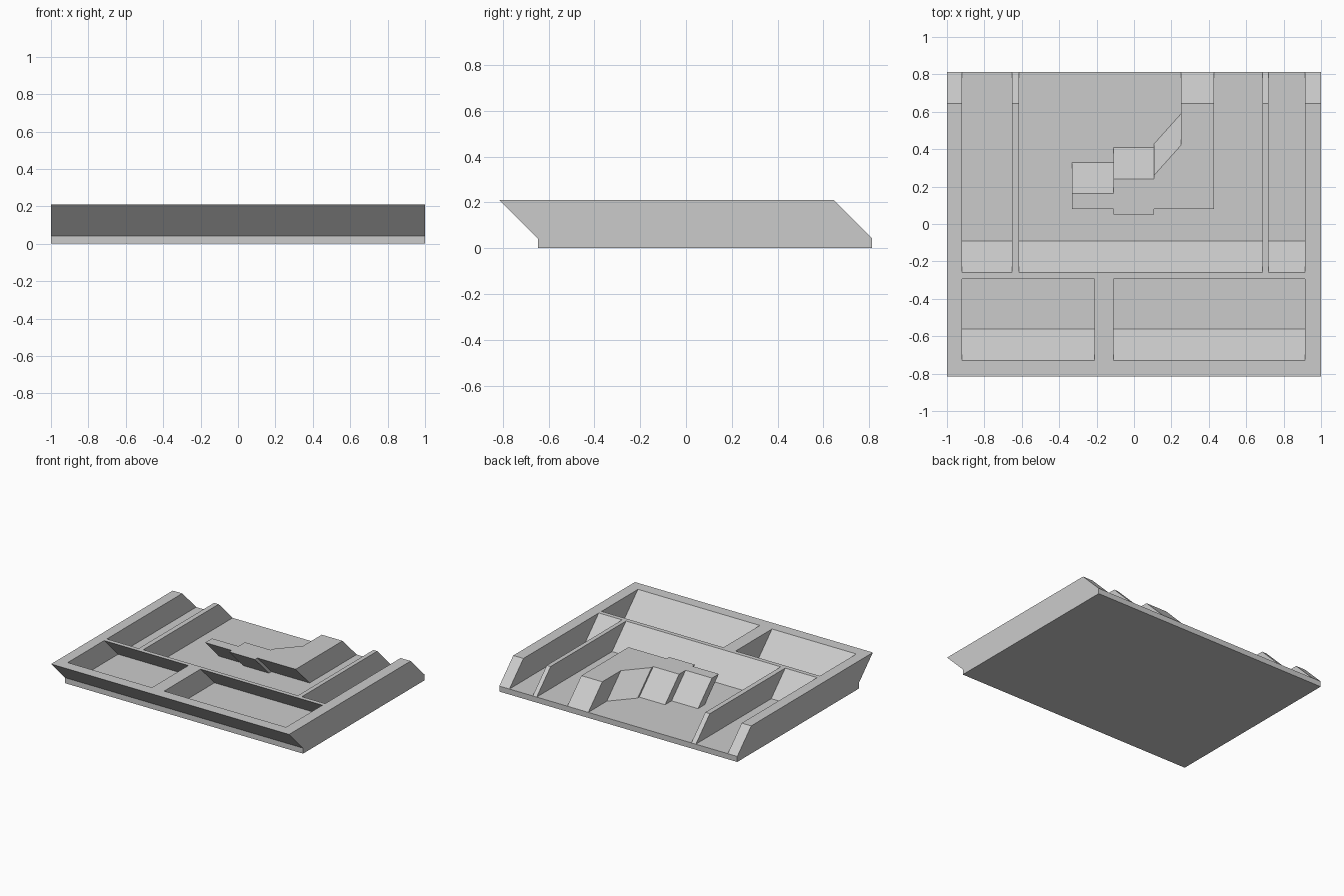
import bpy, bmesh

if "Cube" in bpy.data.objects:
    bpy.data.objects.remove(bpy.data.objects["Cube"])

FLOOR, TOP = 0.042, 0.21      # slab thickness and wall height
FRONT, BACK = -0.815, 0.645   # front and back edges, measured at the wall tops


def lean(x, y, z):
    """Place a point of the top plan at height z; walls lean forward 45 degrees."""
    return (x, y + TOP - z, z)


def leaning_prisms(name, outlines, z0, z1):
    """One object made of counter-clockwise plan outlines swept along the lean."""
    bm = bmesh.new()
    for pts in outlines:
        low = [bm.verts.new(lean(x, y, z0)) for x, y in pts]
        high = [bm.verts.new(lean(x, y, z1)) for x, y in pts]
        bm.faces.new(low[::-1])
        bm.faces.new(high)
        for i in range(len(pts)):
            j = (i + 1) % len(pts)
            bm.faces.new((low[i], low[j], high[j], high[i]))
    return finish(name, bm)


def finish(name, bm):
    bmesh.ops.recalc_face_normals(bm, faces=bm.faces)
    mesh = bpy.data.meshes.new(name)
    bm.to_mesh(mesh)
    bm.free()
    ob = bpy.data.objects.new(name, mesh)
    bpy.context.collection.objects.link(ob)
    return ob


def rect(x0, x1, y0, y1):
    return [(x0, y0), (x1, y0), (x1, y1), (x0, y1)]


# Body: side profile with upright base and leaning walls, extruded across x
s = TOP - FLOOR
profile = [(FRONT + s, 0), (BACK + s, 0), (BACK + s, FLOOR),
           (BACK, TOP), (FRONT, TOP), (FRONT + s, FLOOR)]
bm = bmesh.new()
face = bm.faces.new([bm.verts.new((-1, y, z)) for y, z in profile])
ext = bmesh.ops.extrude_face_region(bm, geom=[face])
bmesh.ops.translate(bm, vec=(2, 0, 0),
                    verts=[v for v in ext["geom"] if isinstance(v, bmesh.types.BMVert)])
body = finish("walled_base", bm)

# Rooms: two closed at the front, three open at the back
rooms = [rect(-0.92, -0.212, -0.73, -0.293),
         rect(-0.11, 0.915, -0.73, -0.293)]
for x0, x1 in ((-0.92, -0.652), (-0.614, 0.686), (0.719, 0.915)):
    rooms.append(rect(x0, x1, -0.26, BACK + 0.1))
cutter = leaning_prisms("room_cutter", rooms, FLOOR, TOP + 0.05)
cutter.hide_render = True
cutter.hide_set(True)
cut = body.modifiers.new("rooms", 'BOOLEAN')
cut.operation = 'DIFFERENCE'
cut.solver = 'EXACT'
cut.object = cutter

# Stepped block standing in the middle room
island = [(-0.332, 0.08), (-0.11, 0.08), (-0.11, 0.05), (0.107, 0.05),
          (0.107, 0.08), (0.428, 0.08), (0.428, BACK), (0.252, BACK),
          (0.252, 0.422), (0.107, 0.26), (0.107, 0.24), (-0.11, 0.24),
          (-0.11, 0.162), (-0.332, 0.162)]
leaning_prisms("stepped_block", [island], FLOOR, TOP)
